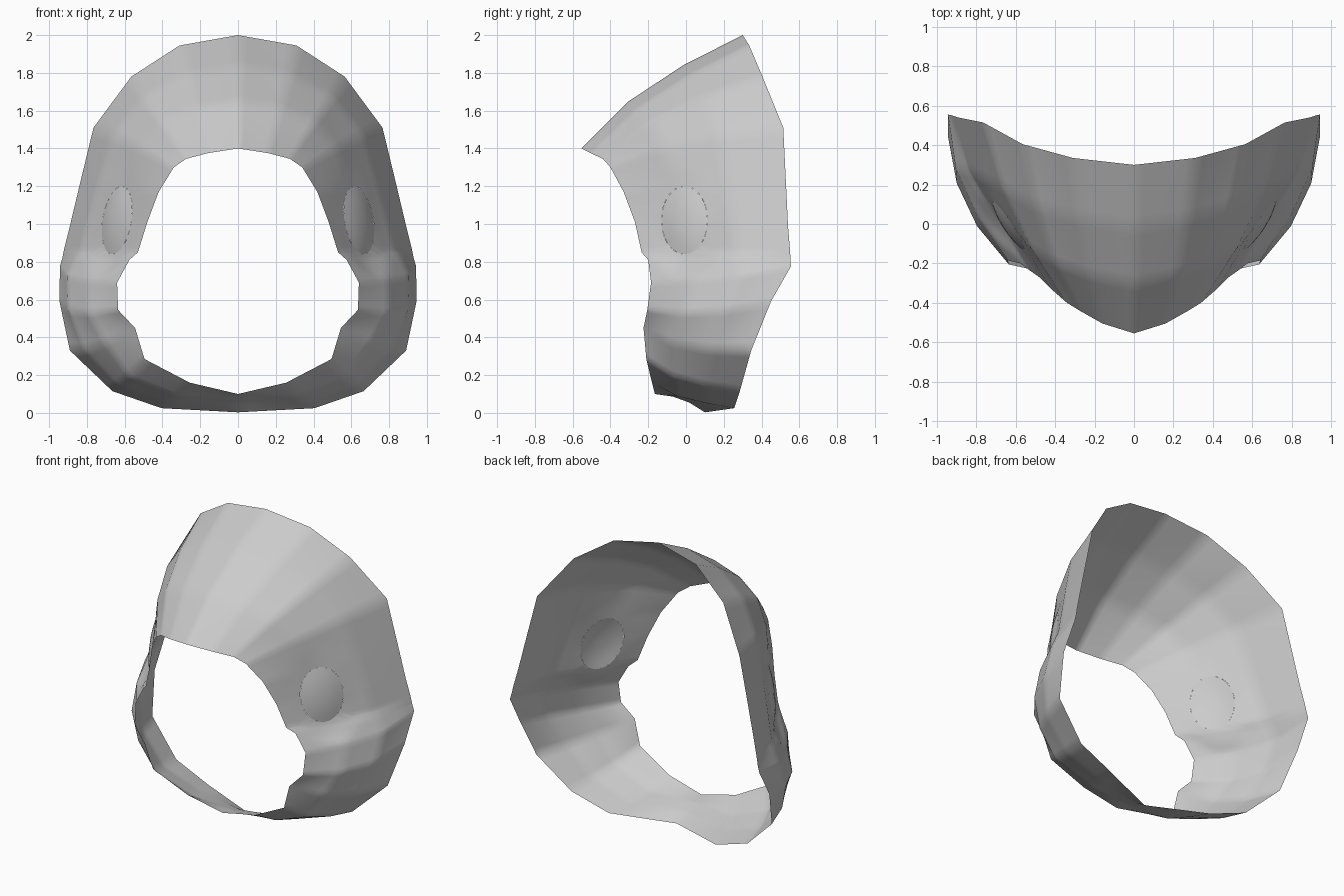
import bpy, bmesh, math
from mathutils import Vector

if "Cube" in bpy.data.objects:
    bpy.data.objects.remove(bpy.data.objects["Cube"])

# Half-shell columns: inner rim point, outer rim point, bulge at 1/3 and 2/3
COLUMNS = [
    ((0, -.555, 1.40), (0, .30, 2.0), .06, .05),
    ((.16, -.505, 1.375), (.31, .335, 1.945), .06, .05),
    ((.275, -.44, 1.345), (.565, .405, 1.78), .07, .06),
    ((.34, -.40, 1.30), (.765, .515, 1.51), .06, .06),
    ((.42, -.33, 1.17), (.84, .53, 1.20), .035, .05),
    ((.48, -.27, 1.01), (.89, .54, .99), .02, .05),
    ((.53, -.235, .85), (.92, .55, .87), .03, .05),
    ((.575, -.20, .81), (.93, .553, .82), .05, .06),
    ((.64, -.185, .69), (.943, .555, .775), .06, .07),
    ((.635, -.205, .545), (.945, .45, .59), .07, .07),
    ((.545, -.225, .45), (.89, .345, .33), .07, .06),
    ((.495, -.21, .285), (.665, .285, .115), .05, .04),
    ((.255, -.18, .16), (.405, .255, .025), .03, .02),
    ((0, -.165, .10), (0, .10, .003), -.02, -.02),
]
CENTRE = Vector((0, .3, .95))
LY, LZ, RY, RZ = -.008, 1.02, .122, .18    # side lens ellipse


def lens_x(y, z):
    return .64 + .63 * (y - LY) - .14 * (z - LZ)


def finish(name, bm):
    bmesh.ops.recalc_face_normals(bm, faces=bm.faces)
    for f in bm.faces:
        f.smooth = True
    me = bpy.data.meshes.new(name)
    bm.to_mesh(me)
    bm.free()
    ob = bpy.data.objects.new(name, me)
    bpy.context.collection.objects.link(ob)
    mod = ob.modifiers.new("mirror", 'MIRROR')
    mod.use_clip = True
    return ob


# Shell: loft between the rims
bm = bmesh.new()
grid = []
for a, b, d1, d2 in COLUMNS:
    a, b = Vector(a), Vector(b)
    chord = (b - a).normalized()
    col = []
    for t, d in ((0, 0), (1 / 3, d1), (2 / 3, d2), (1, 0)):
        p = a.lerp(b, t)
        out = p - CENTRE
        out -= chord * out.dot(chord)
        if a.x == 0:
            out.x = 0
        col.append(bm.verts.new(p + out.normalized() * d))
    grid.append(col)
for c, n in zip(grid, grid[1:]):
    for i in range(3):
        bm.faces.new((c[i], c[i + 1], n[i + 1], n[i]))
bmesh.ops.subdivide_edges(bm, edges=bm.edges[:], cuts=5, use_grid_fill=True)


# Elliptical side opening with a blended socket around it
def radius(v):
    return math.hypot((v.co.y - LY) / RY, (v.co.z - LZ) / RZ)


inside = [v for v in bm.verts if radius(v) < 1]
bmesh.ops.delete(bm, geom=inside, context='VERTS')
for v in bm.verts:
    r = radius(v)
    if r < 1.7:
        if v.is_boundary and r < 1.5 and v.co.y > -.22:
            v.co.y = LY + (v.co.y - LY) / r
            v.co.z = LZ + (v.co.z - LZ) / r
            r = 1
        rim = min(1, max(0, (v.co.y + .235) / .06))
        w = (1.7 - r) / .7 * rim
        v.co.x += (lens_x(v.co.y, v.co.z) - v.co.x) * w
finish("mask_shell", bm)

# Side lenses: shallow domes filling the openings
bm = bmesh.new()
N = 24
rings = []
for r in (1, .75, .5, .25):
    ring = []
    for k in range(N):
        t = 2 * math.pi * k / N
        y, z = LY + RY * r * math.cos(t), LZ + RZ * r * math.sin(t)
        h = .02 * (1 - r * r)
        ring.append(bm.verts.new((lens_x(y, z) + h * .85, y - h * .5, z)))
    rings.append(ring)
for o, i in zip(rings, rings[1:]):
    for k in range(N):
        m = (k + 1) % N
        bm.faces.new((o[k], o[m], i[m], i[k]))
bm.faces.new(rings[-1])
finish("side_lens", bm)
